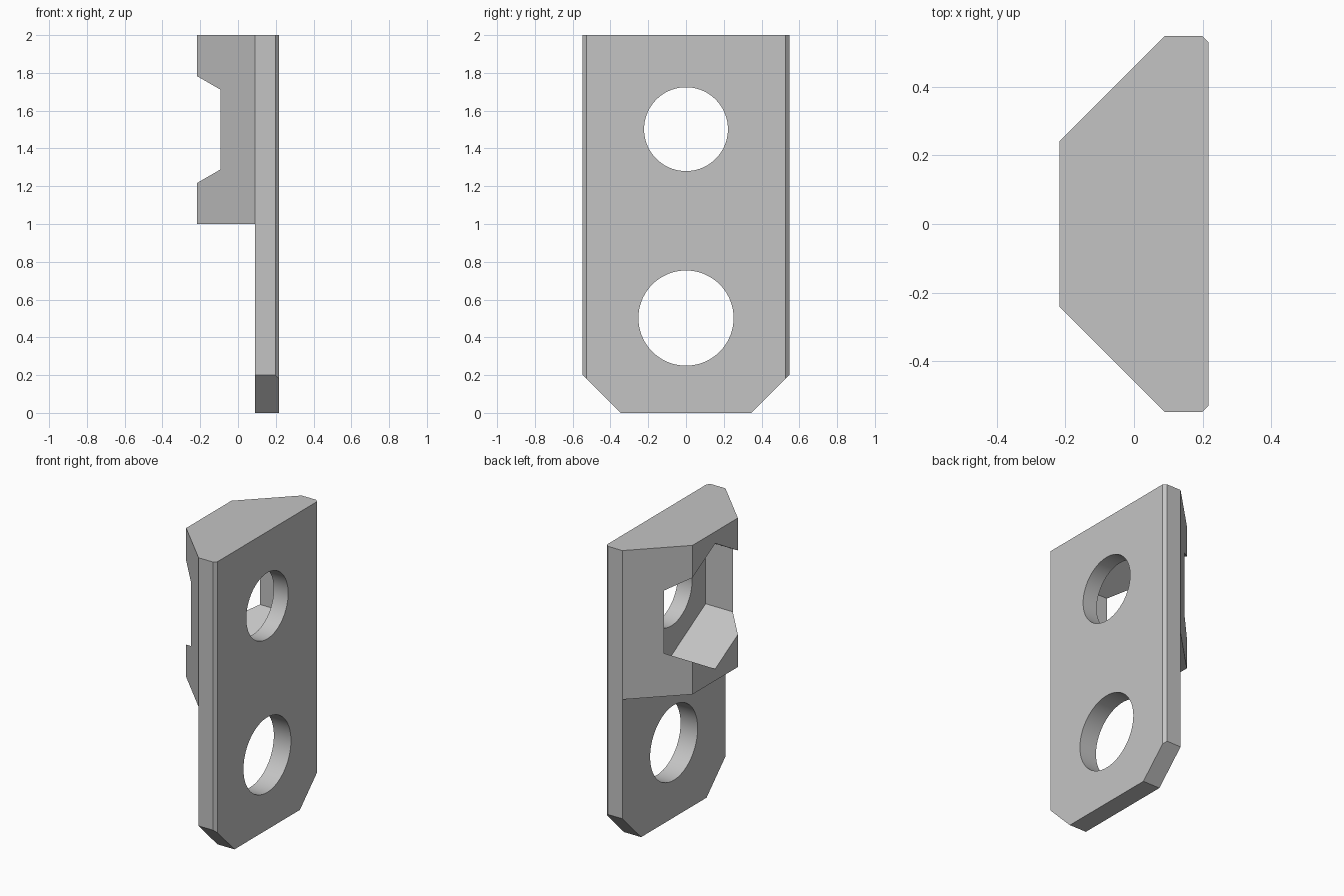
import bpy, bmesh, math
from mathutils import Vector

default = bpy.data.objects.get("Cube")
if default:
    bpy.data.objects.remove(default, do_unlink=True)

# Single plain grey material
GREY = (0.55, 0.55, 0.55, 1.0)
grey = bpy.data.materials.new("plain grey")
grey.use_nodes = True
grey.diffuse_color = GREY
grey.node_tree.nodes["Principled BSDF"].inputs["Base Color"].default_value = GREY


def prism(name, outline, sweep):
    """Extrude a closed 3D outline along a sweep vector."""
    bm = bmesh.new()
    face = bm.faces.new([bm.verts.new(p) for p in outline])
    moved = bmesh.ops.extrude_face_region(bm, geom=[face])["geom"]
    bmesh.ops.translate(bm, vec=Vector(sweep),
                        verts=[v for v in moved if isinstance(v, bmesh.types.BMVert)])
    bmesh.ops.recalc_face_normals(bm, faces=bm.faces)
    mesh = bpy.data.meshes.new(name)
    bm.to_mesh(mesh)
    bm.free()
    obj = bpy.data.objects.new(name, mesh)
    bpy.context.collection.objects.link(obj)
    mesh.materials.append(grey)
    return obj


def polygon_yz(x, z, radius, sides):
    """Regular polygon facing x, with one corner pointing up."""
    angles = [2 * math.pi * i / sides for i in range(sides)]
    return [(x, radius * math.sin(a), z + radius * math.cos(a)) for a in angles]


# Body: plan profile with slanted cheeks and chamfered outer edges
BACK, STEP, CHAMFER, FACE = -0.217, 0.09, 0.198, 0.217
HALF, NOSE, CORNER = 0.547, 0.24, 0.2
side = [(BACK, NOSE), (STEP, HALF), (CHAMFER, HALF), (FACE, HALF - (FACE - CHAMFER))]
plan = side + [(x, -y) for x, y in reversed(side)]
body = prism("bracket_body", [(x, y, 0) for x, y in plan], (0, 0, 2))

# Space below the thick block, leaving the thin plate
cutters = [prism("lower_cutter",
                 [(STEP, -1, -1), (STEP, 1, -1), (STEP, 1, 1), (STEP, -1, 1)], (-1, 0, 0))]

# Cut-off bottom corners
for s in (-1, 1):
    corner = [(-1, s * (HALF - 2 * CORNER), -CORNER),
              (-1, s * (HALF + CORNER), 2 * CORNER),
              (-1, s * (HALF + CORNER), -CORNER)]
    cutters.append(prism("corner_cutter", corner, (2, 0, 0)))

# Round through holes and the hexagonal pocket behind the upper one
for z, radius in ((0.502, 0.252), (1.502, 0.222)):
    cutters.append(prism("hole_cutter", polygon_yz(-1, z, radius, 72), (2, 0, 0)))
cutters.append(prism("pocket_cutter", polygon_yz(-1, 1.5, 0.4215, 6), (1.11, 0, 0)))

# Carve the body and discard the cutters
bpy.ops.object.select_all(action='DESELECT')
body.select_set(True)
bpy.context.view_layer.objects.active = body
for cutter in cutters:
    cutter.hide_render = True
    mod = body.modifiers.new("carve", 'BOOLEAN')
    mod.operation = 'DIFFERENCE'
    mod.solver = 'EXACT'
    mod.object = cutter
    bpy.ops.object.modifier_apply(modifier=mod.name)
    bpy.data.objects.remove(cutter, do_unlink=True)

bpy.ops.object.shade_smooth_by_angle(angle=math.radians(25))
